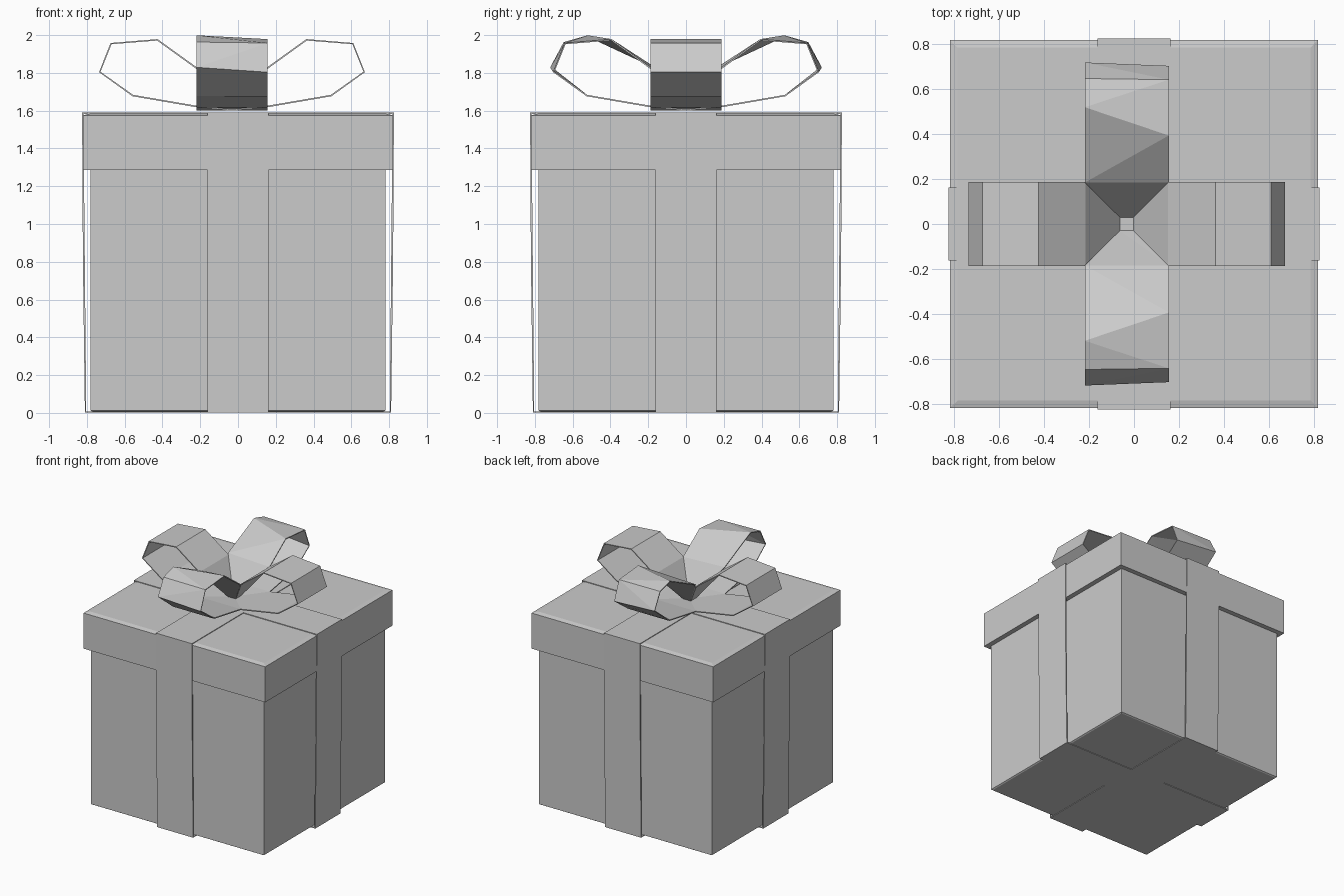
import bpy, bmesh
from mathutils import Matrix, Vector
from math import pi

if "Cube" in bpy.data.objects:
    bpy.data.objects.remove(bpy.data.objects["Cube"])


def make_object(name, bm):
    mesh = bpy.data.meshes.new(name)
    bm.to_mesh(mesh)
    bm.free()
    obj = bpy.data.objects.new(name, mesh)
    bpy.context.collection.objects.link(obj)
    return obj


def square_stack(name, levels):
    """Solid made of stacked square sections (half width, z)."""
    bm = bmesh.new()
    rings = [[bm.verts.new((sx * h, sy * h, z)) for sx, sy in
              ((-1, -1), (1, -1), (1, 1), (-1, 1))] for h, z in levels]
    for a, b in zip(rings, rings[1:]):
        for i in range(4):
            j = (i + 1) % 4
            bm.faces.new((a[i], a[j], b[j], b[i]))
    bm.faces.new(rings[0][::-1])
    bm.faces.new(rings[-1])
    return make_object(name, bm)


def strip(name, edge_a, edge_b, matrix, closed=False, thickness=0.01):
    """Thin band between two edges, thickened evenly on both sides."""
    bm = bmesh.new()
    a = [bm.verts.new(matrix @ Vector(p)) for p in edge_a]
    b = [bm.verts.new(matrix @ Vector(p)) for p in edge_b]
    n = len(a)
    for i in range(n if closed else n - 1):
        j = (i + 1) % n
        bm.faces.new((a[i], a[j], b[j], b[i]))
    bmesh.ops.triangulate(bm, faces=bm.faces[:])
    obj = make_object(name, bm)
    mod = obj.modifiers.new("thickness", 'SOLIDIFY')
    mod.thickness = thickness
    mod.offset = 0
    return obj


# Box and lid
square_stack("box_body", [(0.77, 0.006), (0.78, 0.012), (0.78, 1.4)])
square_stack("lid", [(0.82, 1.285), (0.82, 1.575), (0.785, 1.584)])

# Ribbons wrapped around the box, slightly loose at the bottom
wrap = [(-0.807, 0.005), (0.807, 0.005), (0.816, 0.8), (0.822, 1.586),
        (-0.822, 1.586), (-0.816, 0.8)]
for name, angle in (("ribbon_across", 0), ("ribbon_along", pi / 2)):
    strip(name, [(x, -0.162, z) for x, z in wrap],
          [(x, 0.162, z) for x, z in wrap],
          Matrix.Rotation(angle, 4, 'Z'), closed=True)

# Bow loop profile: distance from bow centre, z, half width
loop = [(0.0, 1.604, 0.187), (0.187, 1.622, 0.187), (0.525, 1.68, 0.187),
        (0.70, 1.805, 0.187), (0.64, 1.955, 0.187), (0.395, 1.975, 0.187),
        (0.187, 1.825, 0.187), (0.033, 1.612, 0.033)]
centre = Matrix.Translation((-0.032, 0, 0))
for name, angle in (("bow_loop_right", 0), ("bow_loop_left", pi)):
    strip(name, [(d, -w, z) for d, z, w in loop],
          [(d, w, z) for d, z, w in loop],
          centre @ Matrix.Rotation(angle, 4, 'Z'), thickness=0.008)

# Front and back loops are slightly twisted: one edge curls differently
skew = {3: (0.715, 1.83, 0.187), 4: (0.645, 1.96, 0.187),
        5: (0.52, 1.995, 0.187), 6: (0.187, 1.84, 0.187)}
curled = [skew.get(i, p) for i, p in enumerate(loop)]
for name, angle, low, high in (("bow_loop_front", -pi / 2, curled, loop),
                               ("bow_loop_back", pi / 2, loop, curled)):
    strip(name, [(d, -w, z) for d, z, w in low],
          [(d, w, z) for d, z, w in high],
          centre @ Matrix.Rotation(angle, 4, 'Z'), thickness=0.008)

# Small knot pad where the loops meet
bm = bmesh.new()
bmesh.ops.create_cube(bm, size=1, matrix=centre @ Matrix.Translation((0, 0, 1.607))
                      @ Matrix.Diagonal((0.07, 0.07, 0.012, 1)))
make_object("bow_knot", bm)
